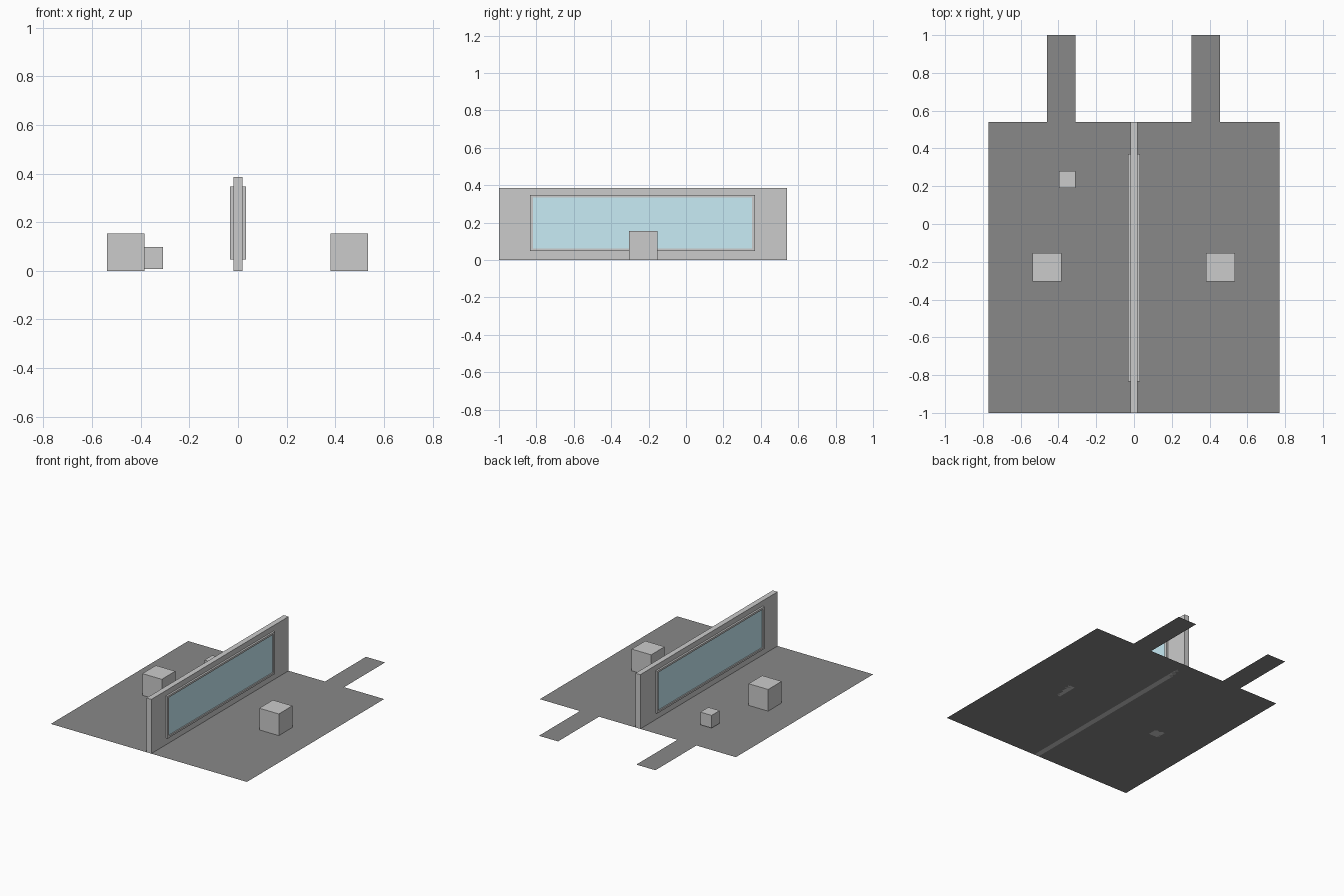
import bpy, bmesh

if "Cube" in bpy.data.objects:
    bpy.data.objects.remove(bpy.data.objects["Cube"])


def material(name, rgb):
    m = bpy.data.materials.new(name)
    m.diffuse_color = (*rgb, 1.0)
    m.use_nodes = True
    m.node_tree.nodes["Principled BSDF"].inputs["Base Color"].default_value = m.diffuse_color
    return m


def finish(name, bm, mat=None):
    me = bpy.data.meshes.new(name)
    bm.to_mesh(me)
    bm.free()
    ob = bpy.data.objects.new(name, me)
    bpy.context.collection.objects.link(ob)
    if mat:
        me.materials.append(mat)
    return ob


def box(name, x, y, z, mat=None):
    bm = bmesh.new()
    bmesh.ops.create_cube(bm, size=1)
    for v in bm.verts:
        for i, (a, b) in enumerate((x, y, z)):
            v.co[i] = a if v.co[i] < 0 else b
    return finish(name, bm, mat)


dark = material("floor_grey", (0.25, 0.25, 0.25))
blue = material("glass_blue", (0.58, 0.84, 0.92))

# flat floor with two walkways leading off the back
bm = bmesh.new()
outline = [(-0.77, -1), (0.77, -1), (0.77, 0.54), (0.455, 0.54), (0.455, 1), (0.305, 1),
           (0.305, 0.54), (-0.31, 0.54), (-0.31, 1), (-0.46, 1), (-0.46, 0.54), (-0.77, 0.54)]
bm.faces.new([bm.verts.new((x, y, 0)) for x, y in outline])
finish("floor", bm, dark)

# dividing wall
box("dividing_wall", (-0.019, 0.019), (-1, 0.54), (0, 0.385))

# window frame: rectangular ring standing proud of both wall faces
bm = bmesh.new()


def ring(x, y0, y1, z0, z1):
    return [bm.verts.new((x, y, z)) for y, z in ((y0, z0), (y1, z0), (y1, z1), (y0, z1))]


loops = []
for x, inset in ((-0.032, 0), (0.032, 0), (0.032, 0.017), (-0.032, 0.017)):
    loops.append(ring(x, -0.835 + inset, 0.37 - inset, 0.047 + inset * 0.8, 0.347 - inset * 0.8))
for k in range(4):
    a, b = loops[k], loops[(k + 1) % 4]
    for i in range(4):
        j = (i + 1) % 4
        bm.faces.new((a[i], a[j], b[j], b[i]))
bmesh.ops.recalc_face_normals(bm, faces=bm.faces)
finish("window_frame", bm)

# glass seen from both rooms
box("window_glass", (-0.024, 0.024), (-0.818, 0.353), (0.061, 0.333), blue)

# crates on the floor
box("left_block", (-0.538, -0.385), (-0.305, -0.153), (0, 0.154))
box("right_block", (0.381, 0.534), (-0.305, -0.153), (0, 0.154))
box("small_block", (-0.398, -0.309), (0.191, 0.281), (0.008, 0.098))
